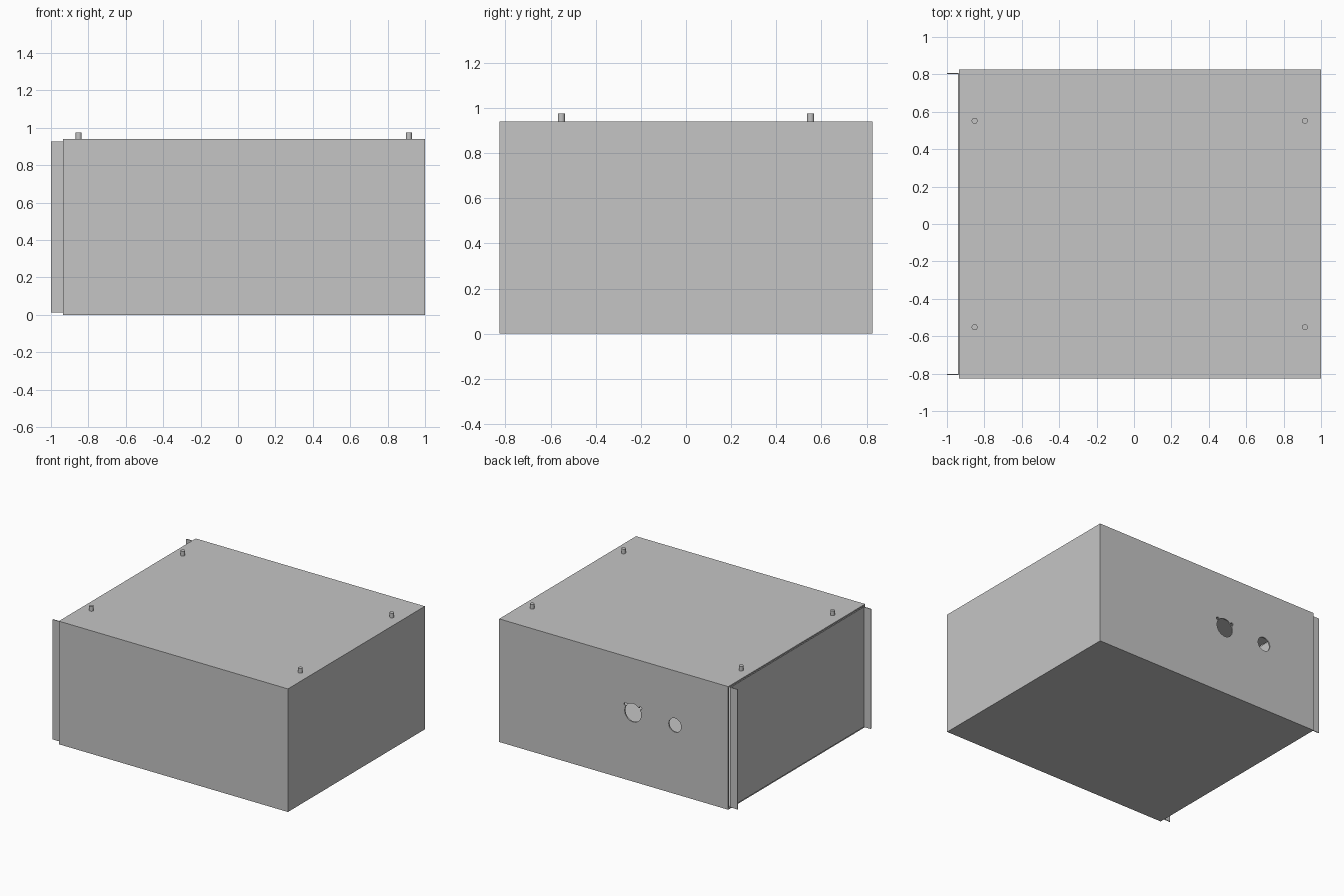
import bpy
import bmesh
from mathutils import Matrix, Vector

if "Cube" in bpy.data.objects:
    bpy.data.objects.remove(bpy.data.objects["Cube"], do_unlink=True)

WALL = 0.01
X0, X1, Y, Z = -0.935, 1.0, 0.826, 0.94

grey = bpy.data.materials.new("sheet grey")
grey.use_nodes = True
grey.diffuse_color = (0.56, 0.56, 0.56, 1)
grey.node_tree.nodes["Principled BSDF"].inputs["Base Color"].default_value = grey.diffuse_color


def make(name, bm):
    """Turn a bmesh into a grey object."""
    mesh = bpy.data.meshes.new(name)
    bm.to_mesh(mesh)
    bm.free()
    mesh.materials.append(grey)
    ob = bpy.data.objects.new(name, mesh)
    bpy.context.collection.objects.link(ob)
    return ob


def cylinder(name, centre, radius, depth, axis="Z", sides=32):
    bm = bmesh.new()
    turn = Matrix.Rotation(1.5707963, 4, "X") if axis == "Y" else Matrix()
    bmesh.ops.create_cone(bm, cap_ends=True, segments=sides, radius1=radius,
                          radius2=radius, depth=depth,
                          matrix=Matrix.Translation(centre) @ turn)
    return make(name, bm)


def apply_modifiers(ob):
    bpy.ops.object.select_all(action="DESELECT")
    bpy.context.view_layer.objects.active = ob
    ob.select_set(True)
    for mod in list(ob.modifiers):
        bpy.ops.object.modifier_apply(modifier=mod.name)


def thicken(ob, thickness, offset):
    mod = ob.modifiers.new("thickness", "SOLIDIFY")
    mod.thickness, mod.offset = thickness, offset
    mod.use_even_offset = True


# Sheet case: hollow box open on the -x side
bm = bmesh.new()
bmesh.ops.create_cube(bm, size=1)
bmesh.ops.scale(bm, vec=(X1 - X0, 2 * Y, Z), verts=bm.verts)
bmesh.ops.translate(bm, vec=((X0 + X1) / 2, 0, Z / 2), verts=bm.verts)
bm.normal_update()
bmesh.ops.delete(bm, geom=[f for f in bm.faces if f.normal.x < -0.9], context="FACES_ONLY")
case = make("case", bm)
thicken(case, WALL, -1)

# Connector openings in the back wall: x, z, radius
openings = [(-0.13, 0.525, 0.07), (-0.485, 0.525, 0.053),
            (-0.067, 0.575, 0.012), (-0.193, 0.575, 0.012)]
cutters = []
for x, z, r in openings:
    cutter = cylinder("opening_cutter", Vector((x, Y, z)), r, 0.1, "Y")
    cutter.hide_render = True
    cutters.append(cutter)
    mod = case.modifiers.new("opening", "BOOLEAN")
    mod.operation, mod.solver, mod.object = "DIFFERENCE", "EXACT", cutter
apply_modifiers(case)
for cutter in cutters:
    bpy.data.objects.remove(cutter, do_unlink=True)

# Folded end panel: flat web with two flanges pointing outward
bm = bmesh.new()
path = [(-1, -0.804), (X0 - 0.003, -0.804), (X0 - 0.003, 0.804), (-1, 0.804)]
verts = [bm.verts.new((x, y, 0.012)) for x, y in path]
edges = [bm.edges.new(pair) for pair in zip(verts, verts[1:])]
top = bmesh.ops.extrude_edge_only(bm, edges=edges)["geom"]
bmesh.ops.translate(bm, vec=(0, 0, 0.916),
                    verts=[g for g in top if isinstance(g, bmesh.types.BMVert)])
panel = make("end_panel", bm)
thicken(panel, 0.006, 0)
apply_modifiers(panel)

# Four short pins through the top sheet
for side, x in (("right", -0.852), ("left", 0.914)):
    for end, y in (("front", -0.552), ("back", 0.552)):
        pin = cylinder(f"{end}_{side}_pin", Vector((x, y, 0.95)), 0.016, 0.05, sides=24)
        bpy.ops.object.select_all(action="DESELECT")
        bpy.context.view_layer.objects.active = pin
        pin.select_set(True)
        bpy.ops.object.shade_smooth_by_angle()
